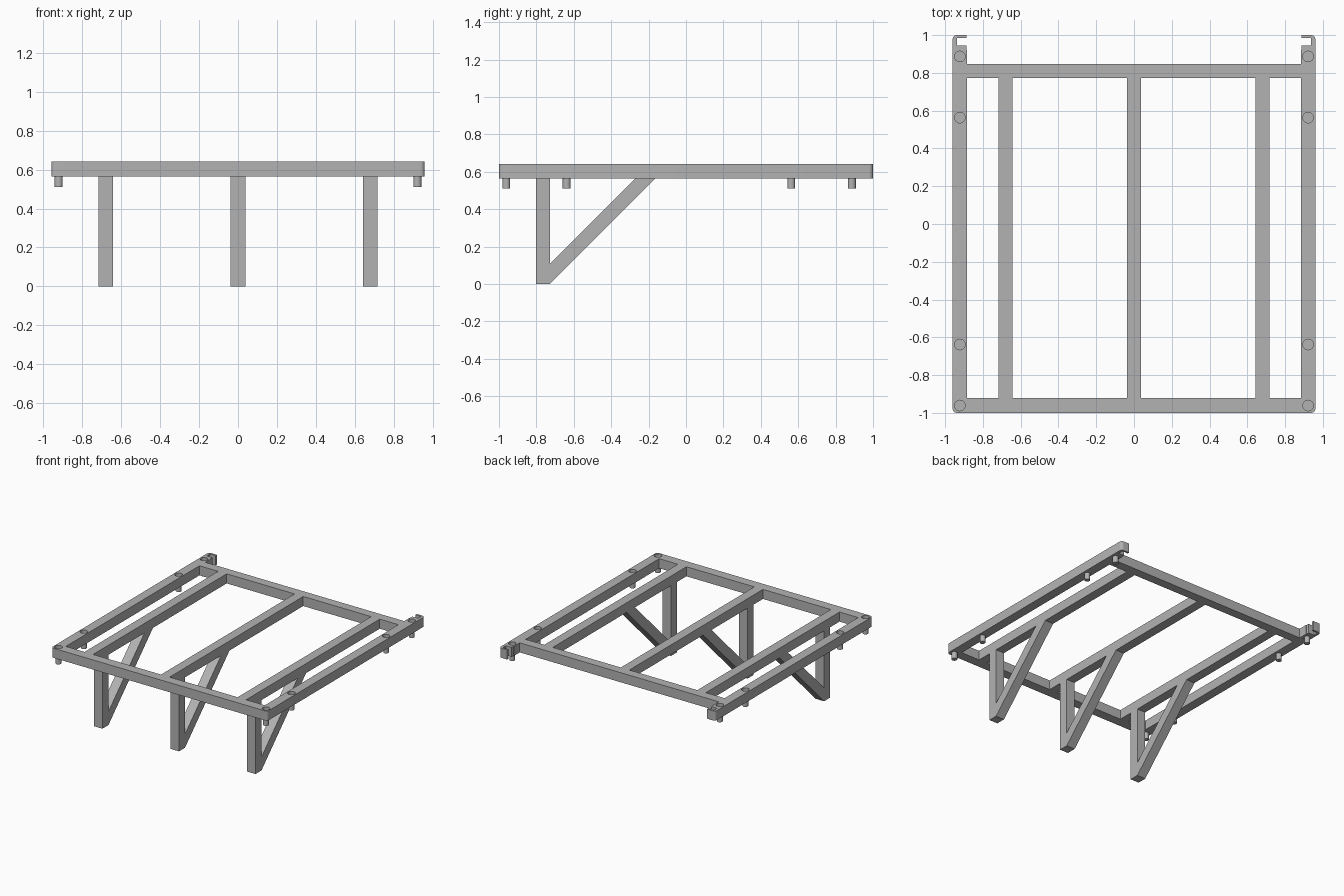
import bpy
import bmesh
from mathutils import Vector

old = bpy.data.objects.get("Cube")
if old:
    bpy.data.objects.remove(old, do_unlink=True)

BOTTOM, TOP = 0.565, 0.642
RAIL_X = 0.922
BOLT_Y = (-0.961, -0.638, 0.563, 0.887)

grey = bpy.data.materials.new("grey metal")
grey.use_nodes = True
grey.diffuse_color = (0.45, 0.45, 0.45, 1)
grey.node_tree.nodes["Principled BSDF"].inputs["Base Color"].default_value = grey.diffuse_color


def finish(name, bm, smooth=False):
    bmesh.ops.recalc_face_normals(bm, faces=bm.faces)
    mesh = bpy.data.meshes.new(name)
    bm.to_mesh(mesh)
    bm.free()
    mesh.materials.append(grey)
    obj = bpy.data.objects.new(name, mesh)
    bpy.context.collection.objects.link(obj)
    if smooth:
        select(obj)
        bpy.ops.object.shade_smooth_by_angle()
    return obj


def select(obj):
    bpy.ops.object.select_all(action='DESELECT')
    obj.select_set(True)
    bpy.context.view_layer.objects.active = obj


def prism(points, offset):
    """Extrude a closed outline along an offset."""
    bm = bmesh.new()
    face = bm.faces.new([bm.verts.new(p) for p in points])
    geom = bmesh.ops.extrude_face_region(bm, geom=[face])["geom"]
    moved = [g for g in geom if isinstance(g, bmesh.types.BMVert)]
    bmesh.ops.translate(bm, verts=moved, vec=offset)
    return bm


def box(name, x0, x1, y0, y1, z0=BOTTOM, z1=TOP):
    outline = [(x0, y0, z0), (x1, y0, z0), (x1, y1, z0), (x0, y1, z0)]
    return finish(name, prism(outline, (0, 0, z1 - z0)))


def cylinder(name, x, y, z0, z1, radius):
    bm = bmesh.new()
    bmesh.ops.create_cone(bm, cap_ends=True, segments=32, radius1=radius,
                          radius2=radius, depth=z1 - z0)
    bmesh.ops.translate(bm, verts=bm.verts, vec=(x, y, (z0 + z1) / 2))
    return finish(name, bm, True)


# Side rails with an inward-opening hook at the back end
RAIL = [(0.884, -1), (0.96, -1), (0.96, 1), (0.888, 1), (0.888, 0.985),
        (0.938, 0.985), (0.938, 0.945), (0.888, 0.945), (0.888, 0.92), (0.884, 0.92)]
for side, label in ((1, "left"), (-1, "right")):
    bm = prism([(side * x, y, BOTTOM) for x, y in RAIL], (0, 0, TOP - BOTTOM))
    corners = [e for e in bm.edges
               if all(abs(v.co.x) > 0.95 for v in e.verts)
               and abs(e.verts[0].co.z - e.verts[1].co.z) > 0.01]
    bmesh.ops.bevel(bm, geom=corners, offset=0.022, segments=6,
                    profile=0.5, affect='EDGES')
    rail = finish(f"{label}_side_rail", bm)

    # Bolt recesses in the top, pins below
    for i, y in enumerate(BOLT_Y):
        cutter = cylinder("recess_cutter", side * RAIL_X, y, TOP - 0.025, TOP + 0.05, 0.028)
        cutter.hide_render = True
        select(rail)
        cut = rail.modifiers.new("recess", 'BOOLEAN')
        cut.operation = 'DIFFERENCE'
        cut.solver = 'EXACT'
        cut.object = cutter
        bpy.ops.object.modifier_apply(modifier=cut.name)
        bpy.data.objects.remove(cutter, do_unlink=True)
        cylinder(f"{label}_pin_{i + 1}", side * RAIL_X, y, 0.511, BOTTOM + 0.01, 0.021)
    select(rail)
    bpy.ops.object.shade_smooth_by_angle()

# Cross bars
box("front_cross_bar", -0.884, 0.884, -1, -0.922)
box("back_cross_bar", -0.884, 0.884, 0.773, 0.847)

# Inner rails, each with a leg and a diagonal brace
for x, label in ((-0.68, "right"), (0, "middle"), (0.68, "left")):
    x0, x1 = x - 0.038, x + 0.038
    box(f"{label}_inner_rail", x0, x1, -0.922, 0.773)
    box(f"{label}_leg", x0, x1, -0.803, -0.727, 0, BOTTOM)
    brace = [(x0, -0.727, 0), (x0, -0.162, BOTTOM),
             (x0, -0.27, BOTTOM), (x0, -0.727, 0.108)]
    finish(f"{label}_brace", prism(brace, Vector((x1 - x0, 0, 0))))
